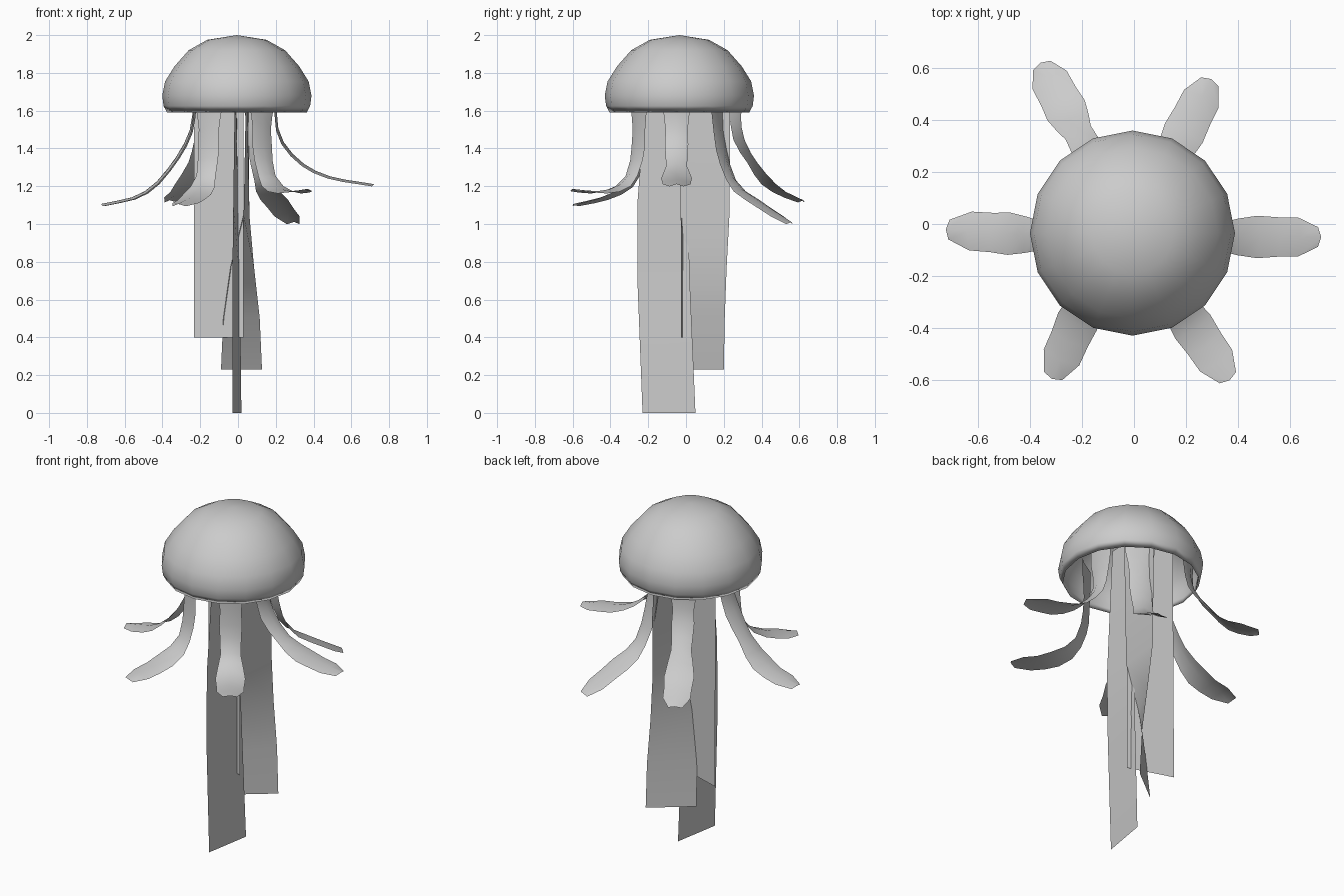
import bpy
import bmesh
import math
from mathutils import Vector

if "Cube" in bpy.data.objects:
    bpy.data.objects.remove(bpy.data.objects["Cube"])

grey = bpy.data.materials.new("soft_grey")
grey.diffuse_color = (0.6, 0.6, 0.6, 1)
grey.use_nodes = True
grey.node_tree.nodes["Principled BSDF"].inputs["Base Color"].default_value = grey.diffuse_color


def finish(bm, name, recalc=False):
    if recalc:
        bmesh.ops.recalc_face_normals(bm, faces=bm.faces)
    mesh = bpy.data.meshes.new(name)
    bm.to_mesh(mesh)
    bm.free()
    mesh.materials.append(grey)
    for p in mesh.polygons:
        p.use_smooth = True
    obj = bpy.data.objects.new(name, mesh)
    bpy.context.collection.objects.link(obj)
    return obj


def sheet(name, rows):
    """Skin a grid of points, given as equally long rows."""
    bm = bmesh.new()
    grid = [[bm.verts.new(p) for p in row] for row in rows]
    for a, b in zip(grid, grid[1:]):
        for i in range(len(a) - 1):
            bm.faces.new((a[i], a[i + 1], b[i + 1], b[i]))
    return finish(bm, name)


def resample(points, count):
    """Smooth curve through the points, cut into evenly spaced stations."""
    pts = [points[0] * 2 - points[1]] + points + [points[-1] * 2 - points[-2]]
    dense = []
    for p0, p1, p2, p3 in zip(pts, pts[1:], pts[2:], pts[3:]):
        for k in range(20):
            t = k / 20
            dense.append(p1 + ((p2 - p0) * t + (2 * p0 - 5 * p1 + 4 * p2 - p3) * t ** 2
                               + (3 * p1 - p0 - 3 * p2 + p3) * t ** 3) / 2)
    dense.append(points[-1])
    dist = [0]
    for a, b in zip(dense, dense[1:]):
        dist.append(dist[-1] + (b - a).length)
    return [min(zip(dist, dense), key=lambda d: abs(d[0] - dist[-1] * i / (count - 1)))[1]
            for i in range(count)]


# Bell: outer dome turned under at the rim into a hollow inside
outer = [(0, 2.0), (0.157, 1.975), (0.255, 1.92), (0.33, 1.835),
         (0.38, 1.755), (0.395, 1.68), (0.388, 1.625), (0.37, 1.59)]
inner = [(r * 0.955, 1.6 + (z - 1.6) * 0.95) for r, z in reversed(outer[:-1])]
bm = bmesh.new()
verts = [bm.verts.new((r, 0, z)) for r, z in outer + inner]
edges = [bm.edges.new(pair) for pair in zip(verts, verts[1:])]
bmesh.ops.spin(bm, geom=verts + edges, cent=(0, 0, 0), axis=(0, 0, 1),
               angle=math.tau, steps=16, use_duplicate=False)
bmesh.ops.remove_doubles(bm, verts=bm.verts, dist=0.001)
bmesh.ops.translate(bm, verts=bm.verts, vec=(-0.006, -0.035, 0))
finish(bm, "bell", recalc=True)


def arm(name, root, angle, reach):
    """Wavy, slightly bowed blade; reach holds (outward distance, height)."""
    a = math.radians(angle)
    out = Vector((math.cos(a), math.sin(a), 0))
    side = Vector((-out.y, out.x, 0))
    start = Vector((*root, 0))
    path = [start + out * d + Vector((0, 0, z)) for d, z in [(0, 1.74)] + reach]
    bow = (out + Vector((0, 0, 1))) * 0.006
    rows = []
    count = 12
    for i, p in enumerate(resample(path, count)):
        t = i / (count - 1)
        w = 0.068 + 0.012 * math.cos(math.tau * 1.2 * t) + 0.006 * math.sin(math.tau * 3.2 * t)
        if i == count - 1:
            w = 0.038
        rows.append([p - side * w - bow, p + bow, p + side * w - bow])
    sheet(name, rows)


# Short outer arms around the rim
arm("right_arm", (.20, -.05), 0,
    [(.01, 1.49), (.11, 1.34), (.27, 1.25), (.515, 1.205)])
arm("left_arm", (-.23, -.055), 176,
    [(.02, 1.49), (.15, 1.27), (.29, 1.15), (.49, 1.10)])
arm("back_right_arm", (.10, .17), 63,
    [(.015, 1.45), (.095, 1.22), (.25, 1.11), (.43, 1.005)])
arm("back_left_arm", (-.165, .26), 118.5,
    [(.02, 1.48), (.11, 1.33), (.23, 1.20), (.405, 1.12)])
arm("front_left_arm", (-.155, -.235), 246,
    [(.01, 1.40), (.06, 1.23), (.2, 1.145), (.39, 1.10)])
arm("front_right_arm", (.13, -.255), -55.5,
    [(.005, 1.40), (.07, 1.23), (.22, 1.17), (.415, 1.18)])


def ribbon(name, *stations):
    """Long hanging sheet; each station is height, then both edge points."""
    sheet(name, [[(*a, z), (*b, z)] for z, a, b in stations])


# Long hanging ribbons
ribbon("front_ribbon", (1.85, (-.015, -.20), (-.01, .01)), (1.1, (-.025, -.258), (0, .01)),
       (.7, (-.03, -.257), (.01, .02)), (0, (-.03, -.23), (.018, .05)))
ribbon("left_ribbon", (1.85, (-.233, .05), (.03, -.02)), (.4, (-.233, .06), (.03, -.025)))
ribbon("back_ribbon", (1.84, (.045, -.03), (.055, .235)), (1.05, (.03, -.03), (.06, .23)),
       (.77, (-.04, -.01), (.085, .215)), (.5, (-.078, .005), (.115, .205)),
       (.23, (-.09, .03), (.127, .20)))
